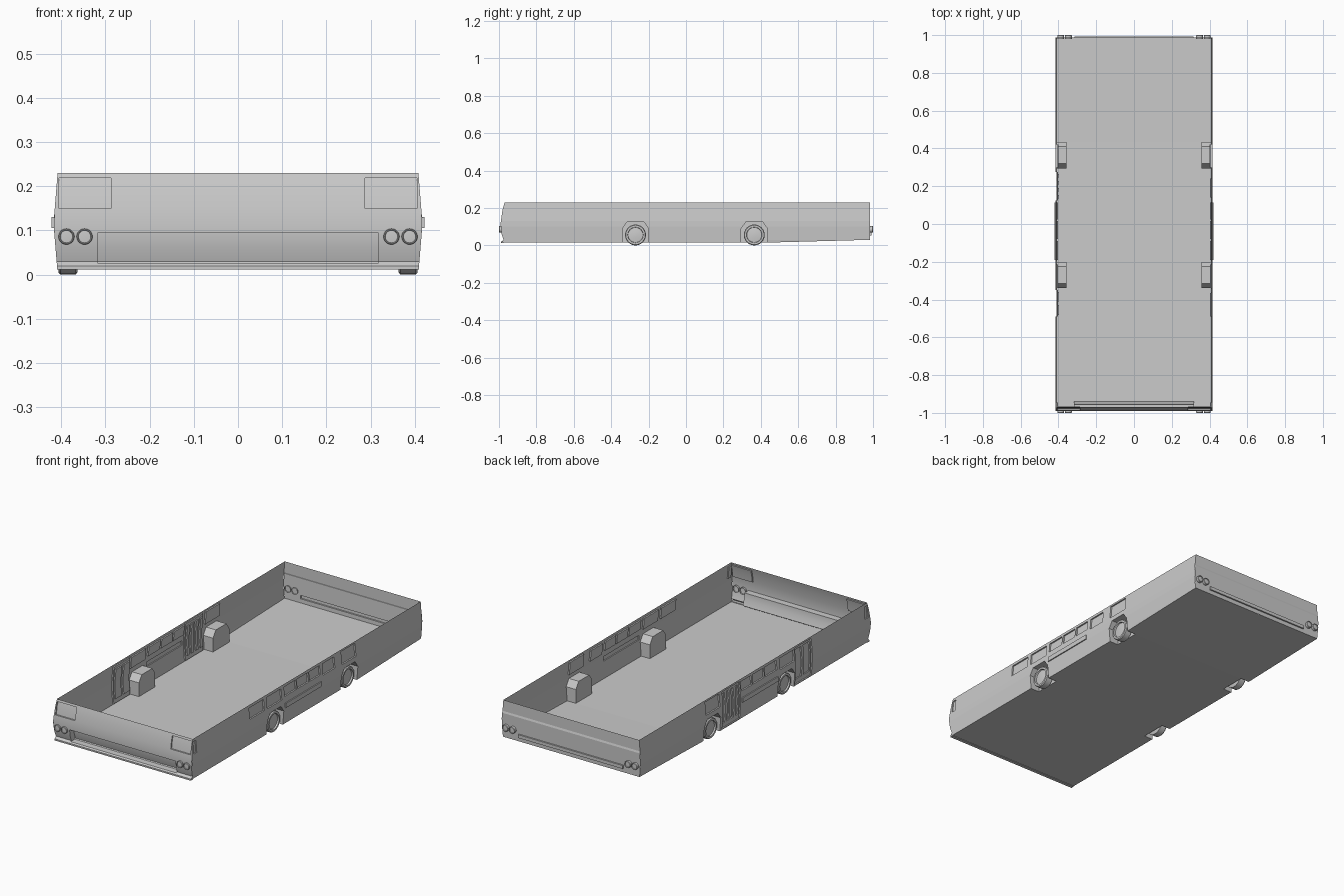
import bpy, bmesh, math
from mathutils import Vector, Matrix

if "Cube" in bpy.data.objects:
    bpy.data.objects.remove(bpy.data.objects["Cube"])


def interp(table, z):
    for (a, va), (b, vb) in zip(table, table[1:]):
        if z <= b:
            t = max(0, (z - a) / (b - a))
            return va + (vb - va) * t
    return table[-1][1]


SIDE = [(0.015, 0.409), (0.10, 0.416), (0.13, 0.416), (0.23, 0.408)]
NOSE = [(0.012, -0.988), (0.02, -0.988), (0.03, -0.976), (0.06, -0.986),
        (0.09, -0.99), (0.12, -0.991), (0.15, -0.987), (0.19, -0.981), (0.23, -0.97)]
TAIL = [(0.03, 0.984), (0.16, 0.987), (0.17, 0.984), (0.23, 0.984)]
AXLES = (-0.27, 0.365)
BOTTOM, TOP = 0.015, 0.23


def finish(name, bm, out=None, smooth=None):
    bmesh.ops.remove_doubles(bm, verts=bm.verts, dist=1e-5)
    bmesh.ops.dissolve_degenerate(bm, edges=bm.edges, dist=1e-6)
    bmesh.ops.recalc_face_normals(bm, faces=bm.faces)
    if out:
        total = sum((f.normal * f.calc_area() for f in bm.faces), Vector())
        if total.dot(Vector(out)) < 0:
            bmesh.ops.reverse_faces(bm, faces=bm.faces)
    me = bpy.data.meshes.new(name)
    bm.to_mesh(me)
    bm.free()
    ob = bpy.data.objects.new(name, me)
    bpy.context.collection.objects.link(ob)
    if smooth:
        bpy.ops.object.select_all(action='DESELECT')
        ob.select_set(True)
        bpy.context.view_layer.objects.active = ob
        bpy.ops.object.shade_smooth_by_angle(angle=math.radians(smooth))
    return ob


def panel(name, us, vs, holes, place, out, extra=(), smooth=None):
    """Sheet with stepped rectangles (u0,u1,v0,v1,depth); depth None is an opening."""
    us = sorted({round(x, 4) for x in [*us, *(h[i] for h in holes for i in (0, 1))]})
    vs = sorted({round(x, 4) for x in [*vs, *(h[i] for h in holes for i in (2, 3))]})
    bm = bmesh.new()

    def depth(i, j):
        if not (0 <= i < len(us) - 1 and 0 <= j < len(vs) - 1):
            return None
        u, v, d = (us[i] + us[i + 1]) / 2, (vs[j] + vs[j + 1]) / 2, 0
        for a, b, c, e, k in holes:
            if a < u < b and c < v < e:
                d = k
        return d

    def face(pts):
        bm.faces.new([bm.verts.new(place(*p)) for p in pts])

    for i in range(len(us) - 1):
        for j in range(len(vs) - 1):
            d = depth(i, j)
            if d is None:
                continue
            u0, u1, v0, v1 = us[i], us[i + 1], vs[j], vs[j + 1]
            face([(u0, v0, d), (u1, v0, d), (u1, v1, d), (u0, v1, d)])
            for n, a, b in ((depth(i + 1, j), (u1, v0), (u1, v1)),
                            (depth(i, j + 1), (u0, v1), (u1, v1))):
                if n is not None and n != d:
                    face([(*a, d), (*b, d), (*b, n), (*a, n)])
    for tri in extra:
        face([(*p, 0) for p in tri])
    return finish(name, bm, out, smooth)


def lathe(name, profile, n, matrix, smooth=35):
    bm = bmesh.new()
    vs = [bm.verts.new((r, 0, a)) for a, r in profile]
    es = [bm.edges.new(p) for p in zip(vs, vs[1:])]
    bmesh.ops.spin(bm, geom=vs + es, cent=(0, 0, 0), axis=(0, 0, 1),
                   angle=2 * math.pi, steps=n)
    bm.transform(matrix)
    return finish(name, bm, smooth=smooth)


# Floor height rises behind the rear axle
def floor_z(y):
    return BOTTOM + max(0, y - 0.435) / 0.55 * 0.015


# Side walls: windows, trim rail, wheel openings, doors on the left
arches = [(c - 0.07, c + 0.07, BOTTOM, 0.125, None) for c in AXLES]
corners = []
for c in AXLES:
    for s in (-1, 1):
        corners.append([(c + s * 0.07, 0.09), (c + s * 0.07, 0.125), (c + s * 0.045, 0.125)])
small = [(-0.19, -0.09, 0.165, 0.215, 0.008), (-0.08, 0.015, 0.165, 0.215, 0.008),
         (0.025, 0.115, 0.165, 0.215, 0.008)]
common = arches + small + [
    (-0.97, -0.945, 0.15, 0.215, 0.006),
    (-0.34, -0.215, 0.155, 0.215, 0.008),
    (0.30, 0.42, 0.15, 0.22, 0.008),
    (-0.19, 0.115, 0.105, 0.13, -0.006)]
right = common + [(-0.49, -0.365, 0.155, 0.215, 0.008), (0.14, 0.24, 0.155, 0.215, 0.008)]
left = list(common)
for y0, y1, n in ((-0.49, -0.35, 2), (0.125, 0.275, 4)):
    left.append((y0, y1, 0.02, 0.22, 0.007))
    w = (y1 - y0) / n
    for k in range(n):
        left.append((y0 + k * w + 0.009, y0 + (k + 1) * w - 0.009, 0.045, 0.205, 0.014))

for name, s, holes in (("right_wall", 1, right), ("left_wall", -1, left)):
    def place(y, z, d, s=s):
        x = interp(SIDE, z) - d
        zz = floor_z(y) if z <= BOTTOM else max(z, floor_z(y))
        return (s * x, max(y, interp(NOSE, z)), zz)
    panel(name, [-1, 0.435, 0.984], [BOTTOM, 0.03, 0.06, 0.09, 0.10, 0.12, 0.13, 0.19, TOP],
          holes, place, (s, 0, 0), corners)


# Front wall with corner windows and lower recess
def place_front(x, z, d):
    w = interp(SIDE, z)
    return (max(-w, min(w, x)), interp(NOSE, z) + d, z)


panel("front_wall", [-0.43, 0.43], [z for z, _ in NOSE],
      [(-0.405, -0.287, 0.15, 0.218, 0.008), (0.287, 0.405, 0.15, 0.218, 0.008),
       (-0.318, 0.318, 0.026, 0.094, 0.035)], place_front, (0, -1, 0), smooth=20)


# Rear wall with raised strip
def place_rear(x, z, d):
    w = interp(SIDE, z)
    return (max(-w, min(w, x)), interp(TAIL, z) - d, z)


panel("rear_wall", [-0.43, 0.43], [0.03, 0.10, 0.13, 0.16, 0.17, TOP],
      [(-0.315, 0.315, 0.052, 0.07, -0.008)], place_rear, (0, 1, 0))

# Floor with wheel cut-outs
cuts = []
for c in AXLES:
    cuts += [(0.357, 0.409, c - 0.07, c + 0.07, None), (-0.409, -0.357, c - 0.07, c + 0.07, None)]
panel("floor", [-0.409, 0.409], [-0.988, 0.435, 0.984], cuts,
      lambda x, y, d: (x, y, floor_z(y)), (0, 0, -1))

# Front bumper lip
bm = bmesh.new()
bmesh.ops.create_cube(bm, size=1, matrix=Matrix.Translation((0, -0.981, 0.0155))
                      @ Matrix.Diagonal((0.818, 0.018, 0.007, 1)))
finish("front_bumper", bm)

# Wheel housings and wheels
ARCH = [(-0.07, BOTTOM), (-0.07, 0.09), (-0.045, 0.125), (0.045, 0.125), (0.07, 0.09), (0.07, BOTTOM)]
WHEEL = [(0, 0), (0, 0.05), (0.004, 0.056), (0.038, 0.056), (0.043, 0.052),
         (0.043, 0.042), (0.035, 0.04), (0.038, 0.015), (0.038, 0)]
for s, side in ((1, "right"), (-1, "left")):
    for c, end in zip(AXLES, ("front", "rear")):
        bm = bmesh.new()
        outer = [bm.verts.new((s * interp(SIDE, z), c + y, z)) for y, z in ARCH]
        inner = [bm.verts.new((s * 0.357, c + y, z)) for y, z in ARCH]
        for i in range(len(ARCH) - 1):
            bm.faces.new((outer[i], outer[i + 1], inner[i + 1], inner[i]))
        bm.faces.new(inner)
        finish(f"{side}_{end}_wheel_housing", bm, (-s, 0, 0))
        lathe(f"{side}_{end}_wheel", WHEEL, 24, Matrix.Translation((s * 0.363, c, 0.056))
              @ Matrix.Rotation(s * math.pi / 2, 4, 'Y'))

# Round lamps in pairs, front and rear
LAMP = [(0, 0.018), (0.018, 0.018), (0.02, 0.0165), (0.02, 0.015), (0.016, 0.014), (0.017, 0)]
for x in (-0.388, -0.347, 0.347, 0.388):
    for e, end in ((-1, "front"), (1, "rear")):
        lathe(f"{end}_lamp", LAMP, 20, Matrix.Translation((x, e * 0.98, 0.086))
              @ Matrix.Rotation(-e * math.pi / 2, 4, 'X'))
